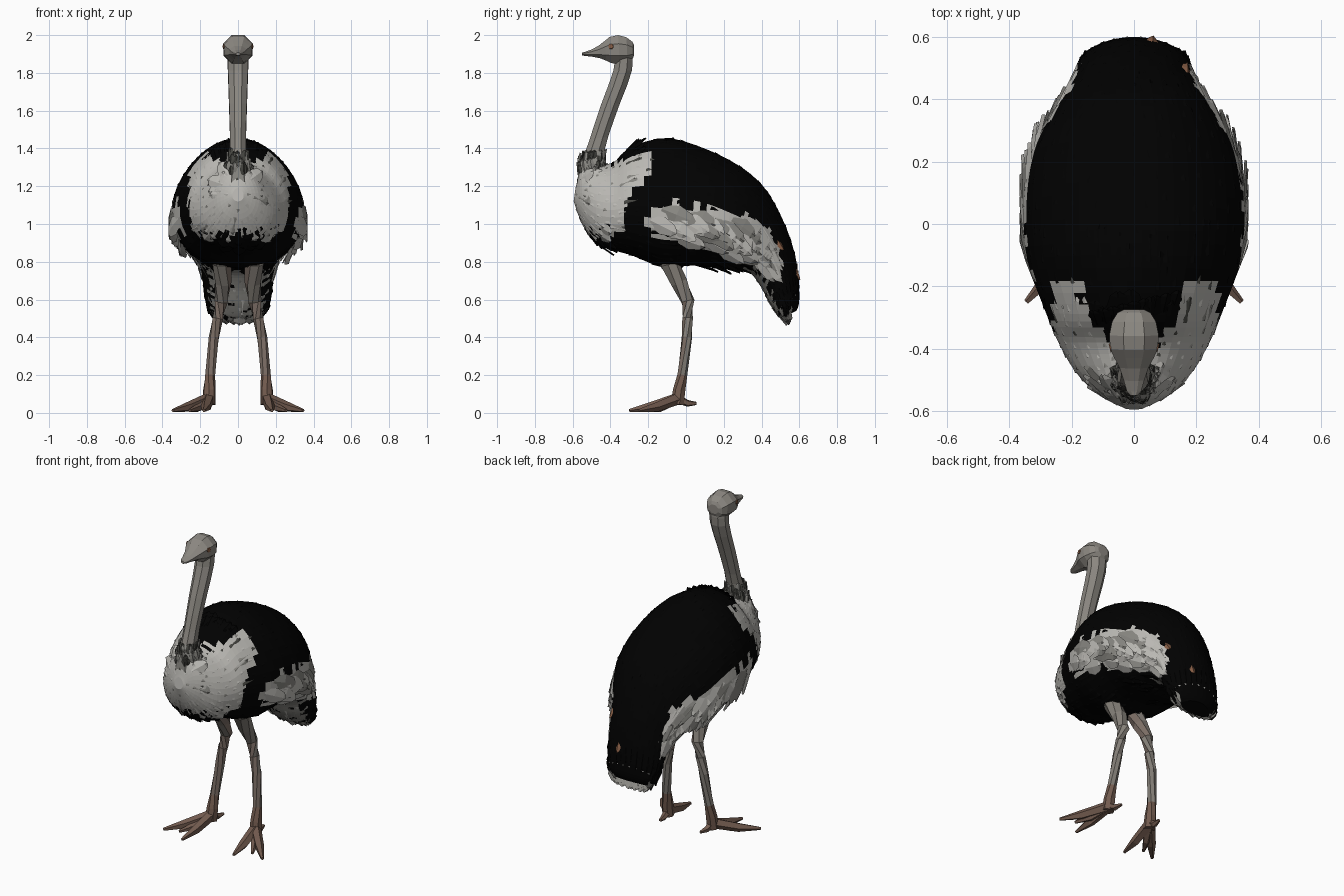
import bpy, bmesh, random
from math import sin, cos, pi
from mathutils import Vector

random.seed(4)
cube = bpy.data.objects.get("Cube")
if cube:
    bpy.data.objects.remove(cube)

def material(name, *rgb):
    m = bpy.data.materials.new(name)
    m.use_nodes = True
    m.diffuse_color = (*rgb, 1)
    m.node_tree.nodes["Principled BSDF"].inputs["Base Color"].default_value = (*rgb, 1)
    return m

MATS = [material("black_feather", .0003, .0003, .0003), material("pale_feather", .5, .49, .46),
        material("grey_feather", .25, .245, .225), material("dark_feather", .06, .06, .052),
        material("skin_grey", .26, .245, .22), material("leg_grey", .23, .21, .185),
        material("shin_brown", .2, .155, .13), material("foot_brown", .17, .105, .078),
        material("rust_brown", .24, .11, .06)]
BLACK, PALE, GREY, DARK, SKIN, LEG, SHIN, FOOT, RUST = range(9)

def finish(name, bm, mirror=False):
    mesh = bpy.data.meshes.new(name)
    bm.to_mesh(mesh)
    bm.free()
    for m in MATS:
        mesh.materials.append(m)
    ob = bpy.data.objects.new(name, mesh)
    bpy.context.collection.objects.link(ob)
    if mirror:
        ob.modifiers.new("mirror", "MIRROR").use_mirror_merge = False

# Each ring: upper y, upper z, lower y, lower z, half width
def ring_at(rings, t):
    last = len(rings) - 1
    i = max(0, min(int(t), last - 1))
    f = t - i
    a, b, c, d = (rings[max(0, min(i + k, last))] for k in (-1, 0, 1, 2))
    return [q + f / 2 * (r - p + f * (2*p - 5*q + 4*r - s + f * (3*(q - r) + s - p)))
            for p, q, r, s in zip(a, b, c, d)]

def point(rings, t, a):
    yt, zt, yb, zb, w = ring_at(rings, t)
    c = cos(a)
    taper = .15 if rings is BODY else -.05
    return Vector((w * sin(a) * (1 - taper * c), (yt + yb + (yt - yb) * c) / 2,
                   (zt + zb + (zt - zb) * c) / 2))

def skin(bm, loops, rule):
    rows = [[bm.verts.new(p) for p in loop] for loop in loops]
    n = len(rows[0])
    for r, q in zip(rows, rows[1:]):
        for j in range(n):
            bm.faces.new((r[j], r[(j + 1) % n], q[(j + 1) % n], q[j]))
    bm.faces.new(rows[0])
    bm.faces.new(rows[-1])
    bmesh.ops.recalc_face_normals(bm, faces=bm.faces)
    for f in bm.faces:
        f.material_index = rule(f.calc_center_median(), f.normal)

def loft(name, rings, steps, sides, rule):
    bm = bmesh.new()
    last = len(rings) - 1
    skin(bm, [[point(rings, last * i / steps, 2 * pi * (j + .5) / sides) for j in range(sides)]
              for i in range(steps + 1)], rule)
    finish(name, bm)

def tube(bm, path, sides, rule):
    pts = [Vector(p[:3]) for p in path]
    loops = []
    for i, p in enumerate(pts):
        d = pts[min(i + 1, len(pts) - 1)] - pts[max(i - 1, 0)]
        q = d.to_track_quat("Z", "Y")
        r = path[i][3]
        loops.append([p + q @ Vector((r * cos(2*pi*j/sides), r * sin(2*pi*j/sides), 0))
                      for j in range(sides)])
    skin(bm, loops, rule)

# One folded feather lying back along a lofted surface
def feather(bm, rings, t, a, length, width, mat, drop=0, lift=0):
    p = point(rings, t, a)
    d = (point(rings, t + .04, a) - p).normalized()
    n = (point(rings, t, a + .04) - p).cross(d).normalized()
    if n.dot(p - point(rings, t, a + pi)) < 0:
        n.negate()
    d = (d + Vector((0, 0, -drop))).normalized()
    s = n.cross(d).normalized()
    rows = []
    for f, w in ((0, .5), (.45, 1), (.85, .65), (1, .12)):
        c = p + d * length * f + n * (lift * f - .006)
        row = []
        for k in (-1, 0, 1):
            v = c + s * width * w * k + n * (.009 * (1 - abs(k)))
            v.x = max(-.367, min(.367, v.x))
            v.y = max(-.6, min(.605, v.y))
            row.append(bm.verts.new(v))
        rows.append(row)
    for r, q in zip(rows, rows[1:]):
        for k in (0, 1):
            face = bm.faces.new((r[k], r[k + 1], q[k + 1], q[k]))
            face.normal_update()
            if face.normal.dot(n) < 0:
                face.normal_flip()
            face.material_index = mat

BODY = [(-.585, 1.19, -.595, 1.12, .03), (-.55, 1.3, -.55, 1, .11), (-.47, 1.31, -.48, .9, .185),
        (-.38, 1.33, -.38, .86, .24), (-.29, 1.41, -.28, .83, .28), (-.1, 1.455, -.12, .77, .34),
        (.1, 1.4, .05, .78, .35), (.28, 1.31, .18, .76, .325), (.4, 1.21, .27, .76, .275),
        (.48, 1.09, .34, .74, .23), (.55, .93, .4, .66, .195), (.59, .77, .44, .58, .18),
        (.6, .6, .48, .52, .155), (.585, .54, .5, .5, .1)]

def zone(p):
    x, y, z = abs(p.x), p.y, p.z
    if .96 < z < 1.37 and y < -.34:
        return "breast" if y < -.38 or x > .1 else "back"
    if x > .12 and 1.08 + .3 * (y + .34) < z < 1.37 and y < -.33 + (z - 1.1) * .7:
        return "shoulder"
    if x > .2 and -.22 < y < .47 and .95 - .2 * (y + .2) < z < 1.1 - max(0, y - .15) * .45:
        return "wing"
    if y > .3 and z < .78 and y - .34 < .05 + (.74 - z) * .52:
        return "tail"
    return "back"

def jitter(p):
    return p + Vector((0, random.uniform(-.025, .025), random.uniform(-.025, .025)))

SHADES = {"breast": (PALE, PALE, PALE, PALE, GREY), "shoulder": (PALE, PALE, GREY, DARK),
          "wing": (PALE, PALE, PALE, GREY), "tail": (GREY, GREY, PALE), "back": (BLACK,)}

loft("body", BODY, 65, 36, lambda c, n: SHADES[zone(jitter(c))][0])

# Overlapping plumage, one object for each zone
plumes = {k: bmesh.new() for k in SHADES}
for i in range(27):
    for j in range(24):
        t = .35 + i * .42 + random.uniform(-.1, .1)
        a = 2 * pi * (j + .5 * (i % 2) + random.uniform(-.2, .2)) / 24
        p = point(BODY, t, a)
        k = zone(jitter(p))
        size = random.uniform(.8, 1.2)
        shade = random.choice(SHADES[k])
        if k == "wing":
            # Dark fringe along the front upper edge of the wing
            if p.z > 1.04 and p.y < .1:
                shade = random.choice((DARK, GREY))
            feather(plumes[k], BODY, t, a, .17 * size, .05, shade, .3, .005)
        elif k == "breast":
            # Greyer feathers between the two breast lobes and round the neck
            if p.z > 1.1 and abs(p.x) < .05 or p.z > 1.29:
                shade = random.choice((GREY, GREY, DARK, PALE))
            if t > .8 or j % 3 == 0:
                feather(plumes[k], BODY, t, a, .095 * size, .042, shade, .1, -.014)
        elif k == "shoulder":
            # Dark hem where the shoulder meets the back
            if p.y > -.24 or p.z < 1.17:
                shade = random.choice((DARK, GREY, DARK))
            feather(plumes[k], BODY, t, a, .09 * size, .042, shade, .1, -.008)
        else:
            feather(plumes[k], BODY, t, a, .105 * size, .042, shade, 0, -.014)
# Long hanging flight feathers
for side in (-1, 1):
    for i in range(16):
        feather(plumes["wing"], BODY, 5 + i * .24, side * random.uniform(1.72, 1.9),
                random.uniform(.15, .2), .045, random.choice(SHADES["wing"]), .5, .012)
# Ragged belly edge, ruffled upper back and rust flecks
for i in range(14):
    feather(plumes["back"], BODY, 6 + i * .18, pi + random.uniform(-.7, .7), .1, .03, BLACK, .25)
for i in range(9):
    feather(plumes["back"], BODY, 3.7 + .05 * i, (i - 4) * .13, .07, .03, BLACK, 0, .015)
for t, a in ((11, .4), (9.6, 1.1)):
    feather(plumes["back"], BODY, t, a, .06, .019, RUST, 0, .012)
# Tail: pale fringe inside, black streamers outside
for j in range(20):
    a = 2 * pi * (j + .5) / 20
    feather(plumes["tail"], BODY, 11.7, a, .09 if cos(a) > -.3 else .1, .038,
            PALE if cos(a) > .3 else GREY, .3, -.035)
for j in range(17):
    a = (j - 8) * .24
    feather(plumes["back"], BODY, 11.1, a, random.uniform(.08, .12), .034, BLACK, .2, -.004)
for k, bm in plumes.items():
    finish(k + "_feathers", bm)

# Neck with a ragged collar
NECK = [(-.36, 1.22, -.585, 1.19, .11), (-.425, 1.32, -.57, 1.31, .065), (-.42, 1.42, -.53, 1.4, .046),
        (-.36, 1.6, -.465, 1.6, .05), (-.285, 1.8, -.392, 1.8, .057), (-.28, 1.9, -.38, 1.88, .06)]
loft("neck", NECK, 11, 8, lambda c, n: SKIN if c.z > 1.36 else GREY)
bm = bmesh.new()
for i in range(54):
    feather(bm, NECK, random.uniform(.5, 1.4), i * 2.4, random.uniform(.04, .065), .018,
            random.choice((DARK, DARK, GREY)), 0, .012)
finish("collar", bm)

# Head and beak
HEAD = [(-.275, 1.95, -.275, 1.89, .035), (-.29, 1.975, -.29, 1.86, .062), (-.34, 2.005, -.33, 1.84, .082),
        (-.4, 1.998, -.39, 1.845, .082), (-.435, 1.97, -.425, 1.862, .066), (-.48, 1.935, -.47, 1.88, .042),
        (-.53, 1.914, -.53, 1.888, .028), (-.55, 1.908, -.55, 1.892, .012)]
loft("head", HEAD, 9, 8, lambda c, n: SKIN)
bm = bmesh.new()
tube(bm, [(.066, -.395, 1.94, .016), (.078, -.398, 1.94, .014)], 6, lambda c, n: RUST)
finish("eye", bm, True)

# Legs
def leg_colour(c, n):
    if c.z < .17:
        return FOOT
    return SHIN if c.z < .55 and n.y < -.2 or c.z > .55 and n.x < -.6 else LEG

bm = bmesh.new()
tube(bm, [(.1, -.09, .9, .07), (.083, -.09, .79, .052), (.08, -.035, .69, .045), (.088, .01, .59, .036),
          (.108, .008, .5, .029), (.127, .005, .4, .028), (.148, -.02, .2, .027), (.152, -.035, .12, .034),
          (.155, -.045, .045, .036)], 7, leg_colour)
finish("leg", bm, True)

# Toes
bm = bmesh.new()
for tip, r in (((.345, -.25), .032), ((.18, -.3), .032), ((.255, -.22), .026), ((.14, .055), .022)):
    base = Vector((.155, -.045))
    mid = base.lerp(Vector(tip), .55)
    rise = .05 if tip[1] > 0 else .012
    tube(bm, [(*base, .075, r), (*mid, max(r, rise), r * .85), (*tip, rise, .009)], 5, lambda c, n: FOOT)
finish("toes", bm, True)
